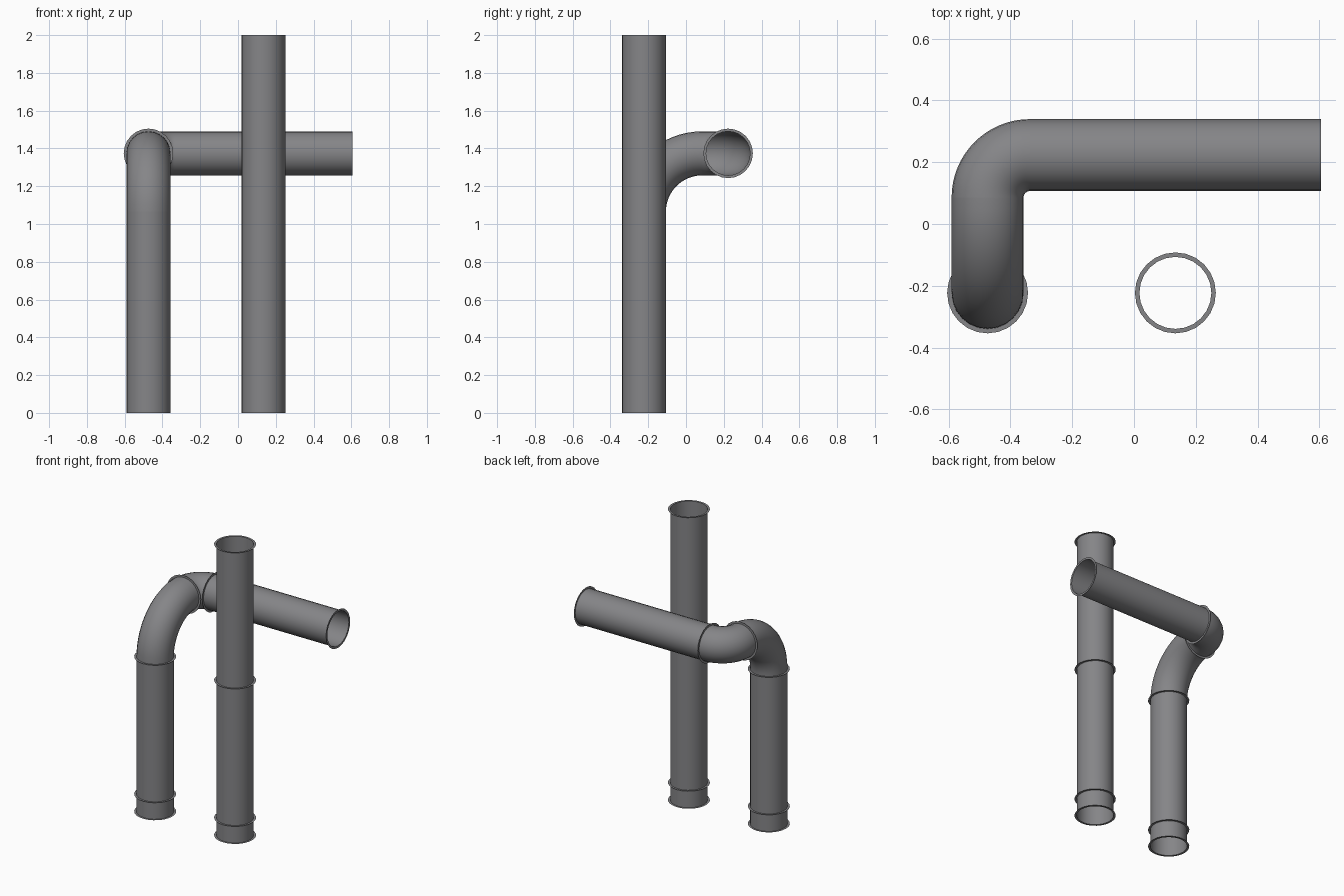
import bpy
import bmesh
import math
from mathutils import Vector

if "Cube" in bpy.data.objects:
    bpy.data.objects.remove(bpy.data.objects["Cube"], do_unlink=True)

X, Y, Z = Vector((1, 0, 0)), Vector((0, 1, 0)), Vector((0, 0, 1))
SIDES = 24
PIPE_R = 0.1165
FLANGE_R = 0.131

# Single grey metal
metal = bpy.data.materials.new("grey metal")
metal.use_nodes = True
GREY = (0.235, 0.235, 0.245, 1)
metal.diffuse_color = GREY
metal.node_tree.nodes["Principled BSDF"].inputs["Base Color"].default_value = GREY


def loft(name, stations, smooth=True):
    """Join circles given as (centre, tangent, side vector, radius)."""
    bm = bmesh.new()
    rings = []
    for centre, t, u, r in stations:
        v = t.cross(u)
        angles = [2 * math.pi * i / SIDES for i in range(SIDES)]
        rings.append([bm.verts.new(centre + r * (math.cos(a) * u + math.sin(a) * v))
                      for a in angles])
    for a, b in zip(rings, rings[1:]):
        for i in range(SIDES):
            j = (i + 1) % SIDES
            bm.faces.new((a[i], a[j], b[j], b[i])).smooth = smooth
    mesh = bpy.data.meshes.new(name)
    bm.to_mesh(mesh)
    bm.free()
    mesh.materials.append(metal)
    obj = bpy.data.objects.new(name, mesh)
    bpy.context.collection.objects.link(obj)
    return obj


def side_of(t):
    return X if abs(t.x) < 0.5 else Z


def straight(name, start, t, length):
    u = side_of(t)
    loft(name, [(start, t, u, PIPE_R), (start + t * length, t, u, PIPE_R)])


def elbow(name, start, t_in, t_out, radius, steps=16):
    u = t_in.cross(t_out)
    stations = []
    for i in range(steps + 1):
        a = math.pi / 2 * i / steps
        p = start + radius * (t_out * (1 - math.cos(a)) + t_in * math.sin(a))
        stations.append((p, t_in * math.cos(a) + t_out * math.sin(a), u, PIPE_R))
    loft(name, stations)
    return stations[-1][0]


def flange(name, centre, t):
    # Thin flat collar around the pipe
    u = side_of(t)
    loft(name, [(centre, t, u, FLANGE_R), (centre, t, u, PIPE_R)], smooth=False)


# Two standing pipes with a short foot section each
FOOT, JOINT, TOP = 0.12, 1.065, 2.0
bases = {"right": Vector((-0.474, -0.223, 0)), "left": Vector((0.134, -0.223, 0))}
for side, base in bases.items():
    straight(side + "_foot_pipe", base, Z, FOOT)
    straight(side + "_lower_pipe", base + Z * FOOT, Z, JOINT - FOOT)
    for part, z in (("bottom", 0), ("foot", FOOT), ("joint", JOINT)):
        flange(f"{side}_{part}_flange", base + Z * z, Z)

# Tall upper section of the left pipe
straight("left_upper_pipe", bases["left"] + Z * JOINT, Z, TOP - JOINT)
flange("left_top_flange", bases["left"] + Z * TOP, Z)

# Wide bend backwards, tight bend sideways, then the cross pipe
mid = elbow("wide_elbow", bases["right"] + Z * JOINT, Z, Y, 0.309)
flange("elbow_flange", mid, Y)
end = elbow("tight_elbow", mid, Y, X, 0.137)
flange("cross_pipe_inner_flange", end, X)
CROSS = 0.605 - end.x
straight("cross_pipe", end, X, CROSS)
flange("cross_pipe_outer_flange", end + X * CROSS, X)
